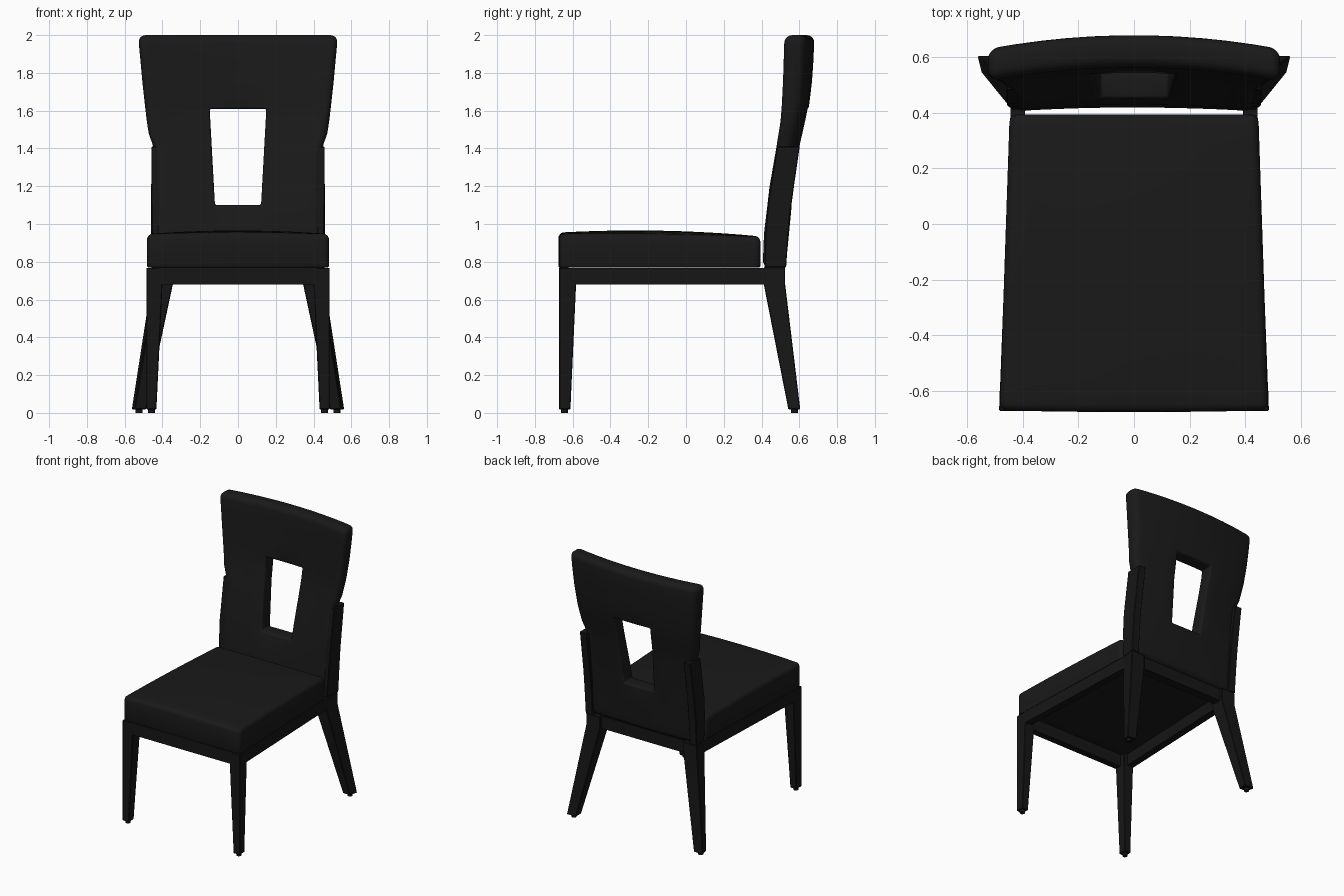
import bpy, bmesh, math

if "Cube" in bpy.data.objects:
    bpy.data.objects.remove(bpy.data.objects["Cube"])


def material(name, v):
    m = bpy.data.materials.new(name)
    m.diffuse_color = (v, v, v, 1)
    m.use_nodes = True
    m.node_tree.nodes["Principled BSDF"].inputs["Base Color"].default_value = m.diffuse_color
    return m


FABRIC = material("black_fabric", 0.010)
WOOD = material("black_wood", 0.008)


def finish(bm, name, mat, angle=35):
    bmesh.ops.recalc_face_normals(bm, faces=bm.faces[:])
    me = bpy.data.meshes.new(name)
    bm.to_mesh(me)
    bm.free()
    ob = bpy.data.objects.new(name, me)
    bpy.context.collection.objects.link(ob)
    me.materials.append(mat)
    bpy.ops.object.select_all(action='DESELECT')
    ob.select_set(True)
    bpy.context.view_layer.objects.active = ob
    bpy.ops.object.shade_smooth_by_angle(angle=math.radians(angle))
    return ob


def interp(pts, z):
    for (a, va), (b, vb) in zip(pts, pts[1:]):
        if z <= b:
            t = max(0, (z - a) / (b - a))
            return va + (vb - va) * t
    return pts[-1][1]


def round_edges(bm, edges, r, seg):
    bmesh.ops.bevel(bm, geom=edges, offset=r, offset_type='OFFSET', segments=seg,
                    profile=0.5, affect='EDGES', clamp_overlap=True)


def loft(name, rings, mat, bevel=0.004):
    """Solid through a list of four-cornered rings."""
    bm = bmesh.new()
    rows = [[bm.verts.new(p) for p in ring] for ring in rings]
    for a, b in zip(rows, rows[1:]):
        for i in range(4):
            j = (i + 1) % 4
            bm.faces.new((a[i], a[j], b[j], b[i]))
    bm.faces.new(rows[0][::-1])
    bm.faces.new(rows[-1])
    bmesh.ops.recalc_face_normals(bm, faces=bm.faces[:])
    if bevel:
        round_edges(bm, [e for e in bm.edges if e.calc_face_angle(0) > 0.8], bevel, 1)
    return finish(bm, name, mat, 25)


def leg(name, s, sections):
    """Sections: z, inner x, outer x, front y, back y, outward skew of the back corners."""
    return loft(name, [[(s * xi, y0, z), (s * xo, y0, z), (s * (xo + k), y1, z), (s * xi, y1, z)]
                       for z, xi, xo, y0, y1, k in sections], WOOD)


def foot(name, x, y):
    bm = bmesh.new()
    bmesh.ops.create_cone(bm, cap_ends=True, segments=16, radius1=0.018, radius2=0.018, depth=0.03)
    bmesh.ops.translate(bm, verts=bm.verts[:], vec=(x, y, 0.015))
    finish(bm, name, WOOD)


# legs, rear posts, glides and side rails, mirrored
for s, side in ((-1, "left"), (1, "right")):
    leg("front_leg_" + side, s, [(0.018, 0.432, 0.485, -0.672, -0.612, -0.002),
                                 (0.68, 0.40, 0.485, -0.672, -0.582, -0.003),
                                 (0.768, 0.40, 0.485, -0.672, -0.582, -0.003)])
    leg("rear_leg_" + side, s, [(0.018, 0.487, 0.547, 0.542, 0.605, 0.016),
                                (0.68, 0.345, 0.442, 0.412, 0.525, 0.018),
                                (0.772, 0.345, 0.442, 0.412, 0.525, 0.018)])
    leg("rear_post_" + side, s, [(0.77, 0.40, 0.442, 0.415, 0.53, 0.018),
                                 (0.95, 0.40, 0.455, 0.422, 0.542, 0.006),
                                 (1.10, 0.40, 0.458, 0.434, 0.557, 0.002),
                                 (1.41, 0.40, 0.458, 0.482, 0.602, 0)])
    foot("front_glide_" + side, s * 0.458, -0.643)
    foot("rear_glide_" + side, s * 0.524, 0.574)
    loft("side_rail_" + side, [[(s * 0.43, -0.60, z), (s * 0.482, -0.60, z),
                                (s * 0.443, 0.43, z), (s * 0.39, 0.43, z)] for z in (0.68, 0.768)],
         WOOD, 0)

# front and back rails
for name, w, y0, y1 in (("front_rail", 0.42, -0.672, -0.622), ("back_rail", 0.37, 0.44, 0.505)):
    loft(name, [[(-w, y0, z), (w, y0, z), (w, y1, z), (-w, y1, z)] for z in (0.68, 0.77)], WOOD, 0)

# domed, tapered seat cushion
bm = bmesh.new()
bmesh.ops.create_cube(bm, size=2)
bmesh.ops.subdivide_edges(bm, edges=[e for e in bm.edges if abs(e.verts[0].co.z - e.verts[1].co.z) < 0.1],
                          cuts=9, use_grid_fill=True)
for v in bm.verts:
    u, t, h = v.co
    x = u * (0.463 - 0.018 * t + 0.002)
    y = -0.138 + t * 0.532 - (0.006 * (1 - u * u) if t < -0.99 else 0)
    top = 0.938 - 0.006 * t + 0.027 * (1 - u * u * 0.7) * (1 - (t + 0.1) ** 2 * 0.75)
    v.co = (x, y, top if h > 0 else 0.77)
bmesh.ops.recalc_face_normals(bm, faces=bm.faces[:])
hard = [e for e in bm.edges if e.calc_face_angle(0) > 0.8]
round_edges(bm, [e for e in hard if max(v.co.z for v in e.verts) > 0.8], 0.03, 4)
round_edges(bm, [e for e in bm.edges if e.calc_face_angle(0) > 0.8], 0.008, 2)
finish(bm, "seat_cushion", FABRIC)

# curved, flared backrest with a tapered window
WIDTH = [(0.77, 0.435), (1.36, 0.44), (1.42, 0.452), (1.48, 0.473), (1.56, 0.485), (1.75, 0.506), (2.0, 0.529)]
FRONT = [(0.77, 0.404), (0.95, 0.41), (1.2, 0.438), (1.42, 0.474), (1.56, 0.497), (1.75, 0.507), (2.0, 0.515)]
BACK = [(0.77, 0.528), (1.1, 0.56), (1.42, 0.607), (1.61, 0.65), (1.8, 0.673), (2.0, 0.68)]
SAG = [(0.77, 0.012), (1.1, 0.025), (1.42, 0.04), (2.0, 0.05)]
HOLE = [(1.10, 0.122), (1.61, 0.15)]
ROWS = [0.77, 0.86, 0.95, 1.10, 1.20, 1.28, 1.36, 1.42, 1.48, 1.54, 1.61, 1.75, 1.87, 2.0]
N = 4
bm = bmesh.new()
grids = []
for layer in (0, 1):
    grid = []
    for z in ROWS:
        w, hw, sag = interp(WIDTH, z), interp(HOLE, z), interp(SAG, z)
        right = [hw + (w - hw) * i / N for i in range(N + 1)]
        xs = [-x for x in right[::-1]] + [-hw / 3, hw / 3] + right
        row = []
        for x in xs:
            q = (x / w) ** 2
            y = interp(BACK, z) - sag * q if layer else interp(FRONT, z) + sag * (1 - q)
            row.append(bm.verts.new((x, y, z)))
        grid.append(row)
    grids.append(grid)
pair = {a: b for ra, rb in zip(*grids) for a, b in zip(ra, rb)}
front_faces = []
for r in range(len(ROWS) - 1):
    for c in range(2 * N + 3):
        if N <= c < N + 3 and 1.09 < ROWS[r] < 1.6:
            continue
        g = grids[0]
        front_faces.append(bm.faces.new((g[r][c], g[r][c + 1], g[r + 1][c + 1], g[r + 1][c])))
rim = [e for e in bm.edges if e.is_boundary]
for f in front_faces:
    bm.faces.new([pair[v] for v in reversed(f.verts)])
for e in rim:
    a, b = e.verts
    bm.faces.new((a, b, pair[b], pair[a]))
bmesh.ops.delete(bm, geom=[v for v in bm.verts if not v.link_faces], context='VERTS')
bmesh.ops.recalc_face_normals(bm, faces=bm.faces[:])


def in_window(e):
    return all(abs(v.co.x) < 0.2 and 1.05 < v.co.z < 1.65 for v in e.verts)


round_edges(bm, [e for e in bm.edges if e.calc_face_angle(0) > 0.8 and not in_window(e)], 0.04, 5)
round_edges(bm, [e for e in bm.edges if e.calc_face_angle(0) > 0.8 and in_window(e)], 0.012, 3)
finish(bm, "backrest", FABRIC, 40)
